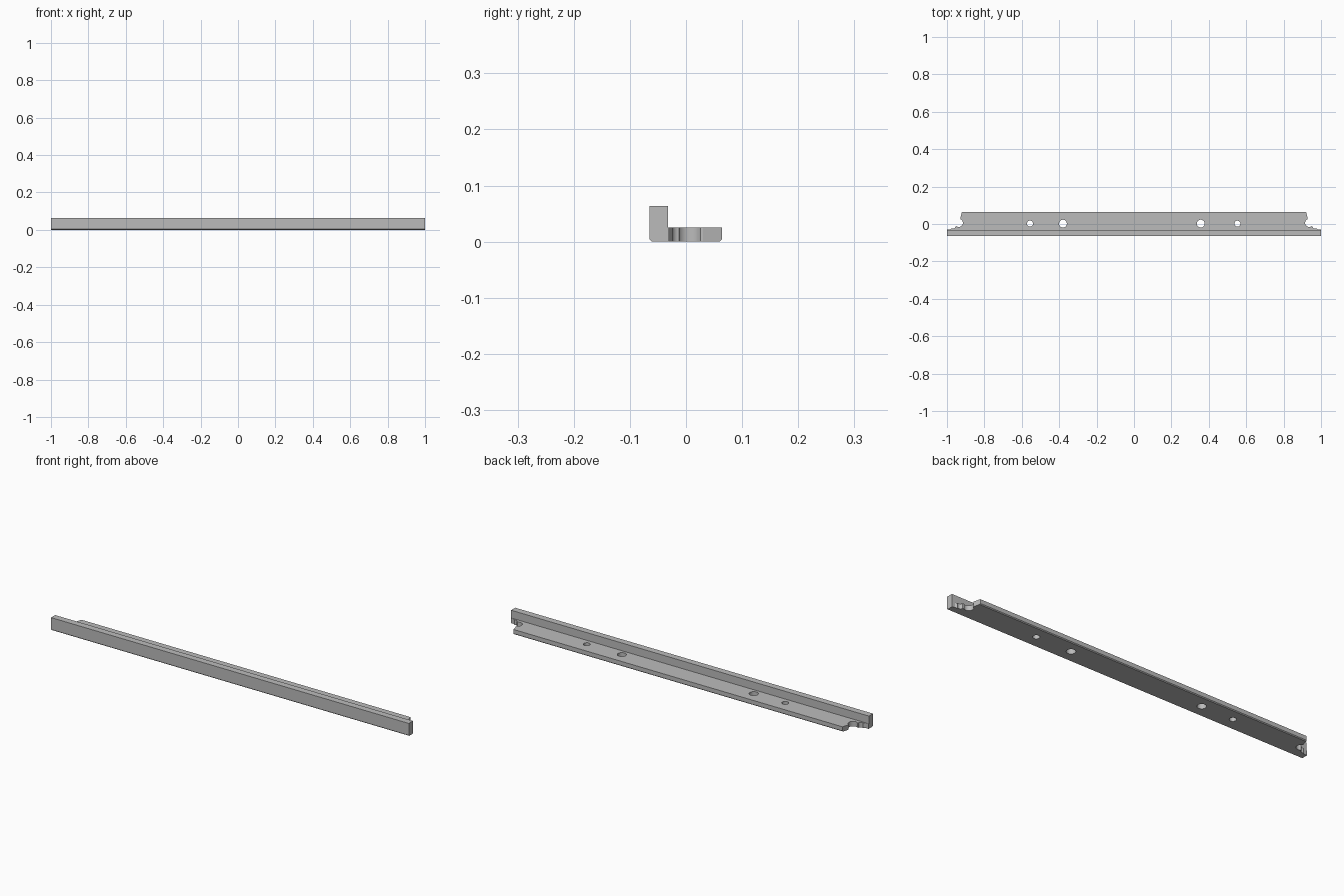
import bpy
import bmesh
import math

cube = bpy.data.objects.get("Cube")
if cube:
    bpy.data.objects.remove(cube, do_unlink=True)

steel = bpy.data.materials.new("plain grey metal")
steel.use_nodes = True
GREY = (0.5, 0.5, 0.5, 1)
steel.diffuse_color = GREY
steel.node_tree.nodes["Principled BSDF"].inputs["Base Color"].default_value = GREY


def prism(name, points, shift):
    """Closed solid made by sweeping a flat outline along a vector."""
    bm = bmesh.new()
    face = bm.faces.new([bm.verts.new(p) for p in points])
    swept = bmesh.ops.extrude_face_region(bm, geom=[face])
    verts = [v for v in swept["geom"] if isinstance(v, bmesh.types.BMVert)]
    bmesh.ops.translate(bm, verts=verts, vec=shift)
    bmesh.ops.recalc_face_normals(bm, faces=bm.faces)
    mesh = bpy.data.meshes.new(name)
    bm.to_mesh(mesh)
    bm.free()
    mesh.materials.append(steel)
    obj = bpy.data.objects.new(name, mesh)
    bpy.context.scene.collection.objects.link(obj)
    return obj


def cut(target, outline, name):
    """Cut a vertical opening of the given plan outline."""
    tool = prism(name, [(x, y, -0.05) for x, y in outline], (0, 0, 0.2))
    mod = target.modifiers.new(name, "BOOLEAN")
    mod.operation = "DIFFERENCE"
    mod.solver = "EXACT"
    mod.object = tool
    tool.hide_render = True
    tool.hide_set(True)
    return tool


def circle(x, y, r, n=32):
    return [(x + r * math.cos(math.tau * i / n), y + r * math.sin(math.tau * i / n))
            for i in range(n)]


# L-shaped rail: tall front wall, low rear flange, chamfered lower edges
section = [(-0.065, 0.004), (-0.061, 0), (0.06, 0), (0.064, 0.004),
           (0.064, 0.025), (-0.032, 0.025), (-0.032, 0.064), (-0.065, 0.064)]
rail = prism("angle_rail", [(-1, y, z) for y, z in section], (2, 0, 0))
tools = []

# Screw holes through the flange
for x, r in ((-0.556, 0.016), (-0.38, 0.021), (0.357, 0.021), (0.553, 0.016)):
    tools.append(cut(rail, circle(x, 0.002, r), "screw_hole_cutter"))

# Notched flange ends with two scallops each
notch = [(0.918, 0.08), (0.92, 0.064), (0.929, 0.03), (0.924, 0.012),
         (0.945, -0.01), (0.96, -0.014), (0.985, -0.03), (1.05, -0.031), (1.05, 0.08)]
for side in (-1, 1):
    for outline in (notch, circle(0.937, 0.006, 0.022), circle(0.968, -0.012, 0.013)):
        tools.append(cut(rail, [(side * x, y) for x, y in outline], "end_notch_cutter"))

# Bake the cuts and drop the cutters
bpy.context.view_layer.objects.active = rail
rail.select_set(True)
for mod in list(rail.modifiers):
    bpy.ops.object.modifier_apply(modifier=mod.name)
for tool in tools:
    bpy.data.objects.remove(tool, do_unlink=True)
bpy.ops.object.shade_smooth_by_angle(angle=math.radians(30))
